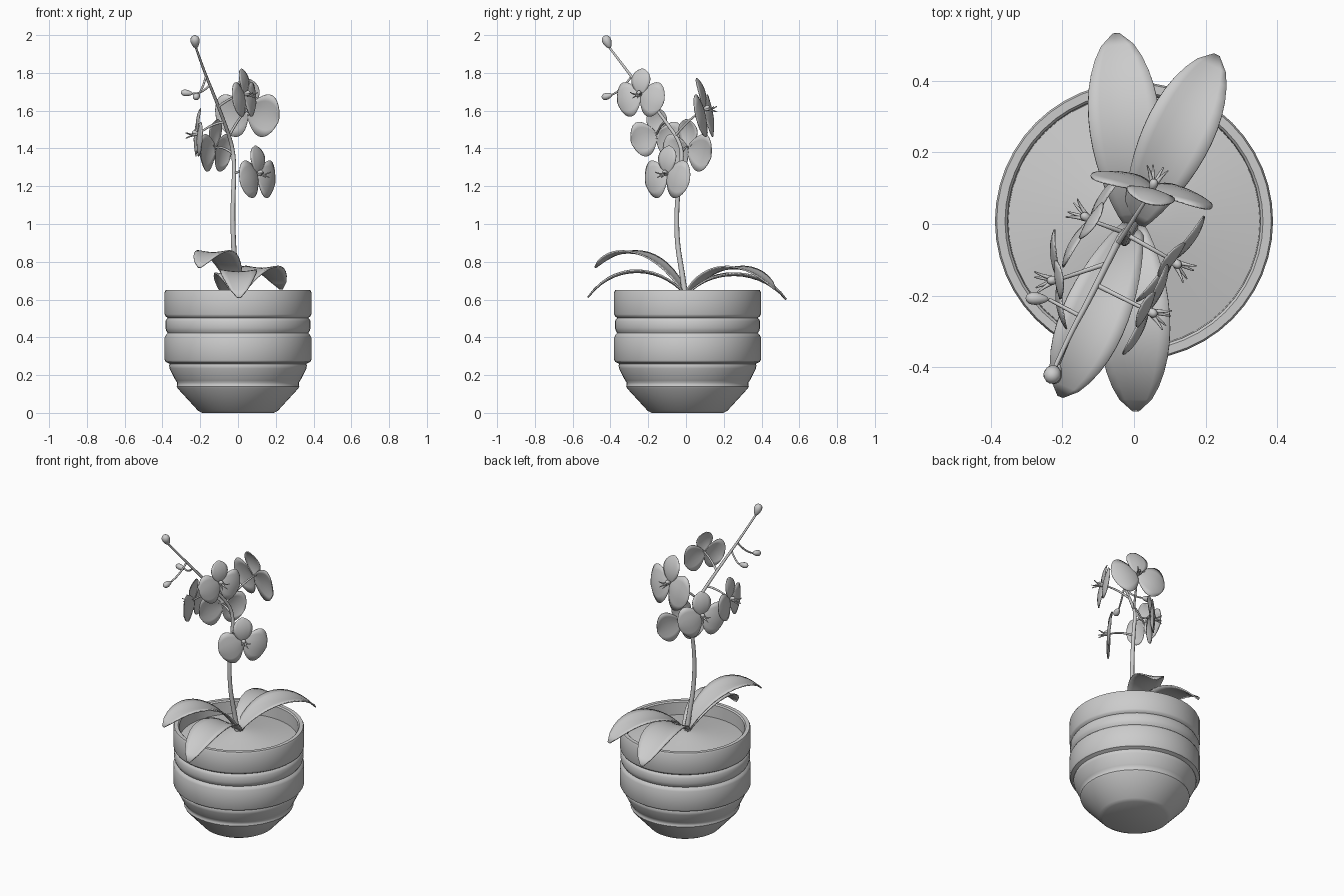
import bpy, bmesh, math
from mathutils import Vector, Matrix
from mathutils.geometry import interpolate_bezier

if "Cube" in bpy.data.objects:
    bpy.data.objects.remove(bpy.data.objects["Cube"])


def add_object(name, bm, angle=40, thickness=0):
    bmesh.ops.recalc_face_normals(bm, faces=bm.faces)
    me = bpy.data.meshes.new(name)
    bm.to_mesh(me)
    bm.free()
    ob = bpy.data.objects.new(name, me)
    bpy.context.collection.objects.link(ob)
    if thickness:
        mod = ob.modifiers.new("thickness", 'SOLIDIFY')
        mod.thickness = thickness
        mod.offset = 0
    finish(ob, angle)
    return ob


def finish(ob, angle):
    bpy.ops.object.select_all(action='DESELECT')
    ob.select_set(True)
    bpy.context.view_layer.objects.active = ob
    if ob.type == 'CURVE':
        bpy.ops.object.convert(target='MESH')
    bpy.ops.object.shade_smooth_by_angle(angle=math.radians(angle))


def lathe(name, profile, steps=48, y=0.008):
    bm = bmesh.new()
    vs = [bm.verts.new((r, 0, z)) for r, z in profile]
    edges = [bm.edges.new(p) for p in zip(vs, vs[1:])]
    bmesh.ops.spin(bm, geom=vs + edges, axis=(0, 0, 1), cent=(0, 0, 0),
                   angle=math.tau, steps=steps, use_duplicate=False)
    bmesh.ops.remove_doubles(bm, verts=bm.verts, dist=1e-4)
    bm.transform(Matrix.Translation((0, y, 0)))
    return add_object(name, bm, 35)


def tube(name, pts, r0, r1):
    cu = bpy.data.curves.new(name, 'CURVE')
    cu.dimensions = '3D'
    cu.bevel_depth = 1
    cu.bevel_resolution = 2
    cu.use_fill_caps = True
    sp = cu.splines.new('NURBS')
    sp.points.add(len(pts) - 1)
    for i, p in enumerate(pts):
        sp.points[i].co = (*p, 1)
        sp.points[i].radius = r0 + (r1 - r0) * i / (len(pts) - 1)
    sp.order_u = 3
    sp.use_endpoint_u = True
    sp.resolution_u = 5
    ob = bpy.data.objects.new(name, cu)
    bpy.context.collection.objects.link(ob)
    finish(ob, 50)


def blade(name, ctrl, side, up, half_width, fold, thickness, start=0.08, power=1.3):
    """Leaf or petal: a bezier midrib widened to a rounded outline."""
    n, m = 14, 6
    side, up = Vector(side), Vector(up)
    path = interpolate_bezier(*[Vector(c) for c in ctrl], n + 1)
    bm = bmesh.new()
    rows = []
    for i, p in enumerate(path):
        t = i / n
        s = start + (0.995 - start) * t
        w = half_width * math.sin(math.pi * s ** power) ** 0.6
        rows.append([bm.verts.new(p + side * w * v + up * fold * w * abs(v) ** 1.5)
                     for v in (2 * j / m - 1 for j in range(m + 1))])
    for a, b in zip(rows, rows[1:]):
        for j in range(m):
            bm.faces.new((a[j], a[j + 1], b[j + 1], b[j]))
    add_object(name, bm, 60, thickness)


def bud(name, base, direction, length, radius):
    bm = bmesh.new()
    bmesh.ops.create_uvsphere(bm, u_segments=12, v_segments=8, radius=1)
    for v in bm.verts:
        taper = 1 + 0.3 * v.co.z
        v.co = Vector((v.co.x * radius * taper, v.co.y * radius * taper, (v.co.z + 1) * length / 2))
    rot = Vector(direction).to_track_quat('Z', 'Y').to_matrix().to_4x4()
    bm.transform(Matrix.Translation(base) @ rot)
    add_object(name, bm, 60)


# Pot with grooved bands, rim and inner wall
lathe("pot", [(0, 0), (0.19, 0), (0.212, 0.012), (0.32, 0.13), (0.325, 0.14),
              (0.322, 0.15), (0.322, 0.16), (0.33, 0.172), (0.335, 0.18), (0.362, 0.235),
              (0.365, 0.25), (0.362, 0.26), (0.383, 0.27), (0.388, 0.28), (0.388, 0.40),
              (0.382, 0.412), (0.372, 0.422), (0.38, 0.435), (0.384, 0.45), (0.384, 0.485),
              (0.378, 0.497), (0.372, 0.503), (0.384, 0.512), (0.388, 0.522), (0.388, 0.64),
              (0.383, 0.65), (0.36, 0.65), (0.353, 0.642), (0.35, 0.54)])

# Gently domed soil
lathe("soil", [(0.352, 0.562), (0.25, 0.58), (0.12, 0.603), (0.04, 0.618), (0, 0.622)])

# Leaves: tip x, tip y, tip z, two control heights, half width
leaves = [(-0.05, 0.53, 0.60, 0.765, 0.77, 0.099),
          (0.23, 0.47, 0.655, 0.79, 0.82, 0.096),
          (0.005, -0.52, 0.61, 0.775, 0.80, 0.098),
          (-0.205, -0.48, 0.77, 0.86, 0.91, 0.092)]
for i, (x, y, z, z1, z2, w) in enumerate(leaves):
    side = Vector((y, -x, 0)).normalized()
    blade(f"leaf_{i + 1}", [(0, 0, 0.62), (x * .25, y * .25, z1), (x * .72, y * .72, z2), (x, y, z)],
          side, (0, 0, 1), w, 0.12, 0.008)

# Flower stem arching forward to the left
tube("stem", [(0, 0, 0.59), (-0.012, -0.02, 0.74), (-0.025, -0.048, 0.9), (-0.028, -0.05, 1.1),
              (-0.018, -0.025, 1.3), (-0.03, -0.02, 1.42), (-0.08, -0.12, 1.56),
              (-0.13, -0.22, 1.69), (-0.18, -0.31, 1.81), (-0.225, -0.41, 1.94)], 0.016, 0.006)

# Flowers: centre, facing direction, size, stem attachment
flowers = [((0.105, -0.10, 1.265), (0.78, -0.62, 0.08), 1.0, (-0.02, -0.03, 1.27)),
           ((-0.12, 0.01, 1.405), (-0.84, 0.54, 0.08), 1.0, (-0.025, -0.025, 1.37)),
           ((0.05, 0.095, 1.605), (0.25, 0.96, 0.2), 1.15, (-0.045, -0.055, 1.47)),
           ((-0.21, -0.155, 1.475), (-0.99, -0.12, 0.05), 0.92, (-0.075, -0.11, 1.54)),
           ((0.035, -0.24, 1.685), (0.85, -0.42, 0.1), 0.92, (-0.105, -0.17, 1.62))]
for i, (c, d, s, root) in enumerate(flowers):
    c, n, root = Vector(c), Vector(d).normalized(), Vector(root)
    right = Vector((0, 0, 1)).cross(n).normalized()
    up = n.cross(right)
    # one upright sepal and two broad side petals
    for part, ang, length, w in (("top_petal", 90, 0.15, 0.06),
                                 ("right_petal", -19, 0.155, 0.103),
                                 ("left_petal", 199, 0.155, 0.103)):
        a = math.radians(ang)
        out = right * math.cos(a) + up * math.sin(a)
        ctrl = [c + out * (length * s * f) + n * (h * s)
                for f, h in ((0.03, 0), (0.35, 0.02), (0.7, 0.018), (1, -0.005))]
        blade(f"flower_{i + 1}_{part}", ctrl, n.cross(out), n, w * s, -0.12, 0.004, 0.05, 1.2)
    # column and fringed lip
    bud(f"flower_{i + 1}_column", c - n * 0.005, n + up * 0.3, 0.04, 0.012)
    for k, (sx, sy) in enumerate(((-0.5, 0.1), (0.5, 0.1), (-0.25, -0.5), (0.25, -0.5))):
        tip = c + n * 0.065 + right * sx * 0.06 + up * sy * 0.05
        tube(f"flower_{i + 1}_lip_{k + 1}", [c, c + n * 0.04 + right * sx * 0.025 - up * 0.008, tip],
             0.008, 0.002)
    # flower stalk
    tube(f"flower_{i + 1}_stalk", [root, root.lerp(c, 0.55) + Vector((0, 0, 0.025)), c], 0.007, 0.005)

# Buds: base, direction, length, radius, stem attachment
buds = [((-0.222, -0.402, 1.93), (-0.12, -0.4, 0.9), 0.074, 0.024, None),
        ((-0.238, -0.21, 1.69), (-1, 0.05, 0.1), 0.065, 0.017, (-0.15, -0.257, 1.735)),
        ((-0.21, -0.39, 1.685), (-0.3, -1, -0.3), 0.06, 0.018, (-0.17, -0.29, 1.78))]
for i, (b, d, l, r, root) in enumerate(buds):
    bud(f"bud_{i + 1}", b, d, l, r)
    if root:
        mid = Vector(root).lerp(Vector(b), 0.5) - Vector((0, 0, 0.025))
        tube(f"bud_{i + 1}_stalk", [root, mid, b], 0.006, 0.005)
